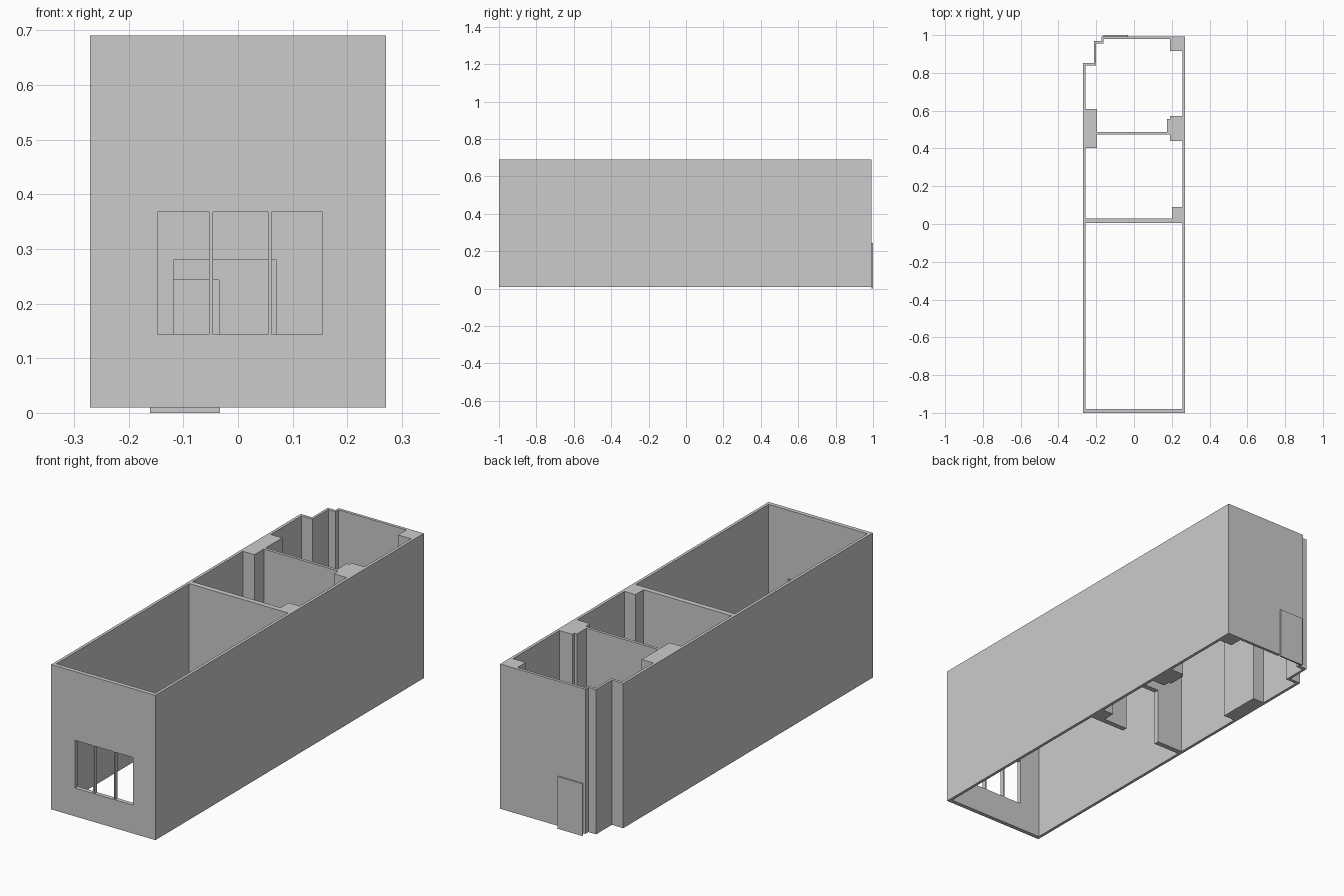
import bpy, bmesh

if "Cube" in bpy.data.objects:
    bpy.data.objects.remove(bpy.data.objects["Cube"])

Z0, Z1 = 0.01, 0.69


def prism(name, profile, z0, z1):
    """Extrude a closed xy profile from z0 to z1."""
    bm = bmesh.new()
    face = bm.faces.new([bm.verts.new((x, y, z0)) for x, y in profile])
    top = bmesh.ops.extrude_face_region(bm, geom=[face])["geom"]
    bmesh.ops.translate(bm, vec=(0, 0, z1 - z0),
                        verts=[v for v in top if isinstance(v, bmesh.types.BMVert)])
    bmesh.ops.recalc_face_normals(bm, faces=bm.faces)
    mesh = bpy.data.meshes.new(name)
    bm.to_mesh(mesh)
    bm.free()
    obj = bpy.data.objects.new(name, mesh)
    bpy.context.collection.objects.link(obj)
    return obj


def box(name, x0, x1, y0, y1, z0, z1):
    return prism(name, [(x0, y0), (x1, y0), (x1, y1), (x0, y1)], z0, z1)


def cut(target, cutter):
    """Subtract the cutter, then discard it."""
    cutter.hide_render = True
    mod = target.modifiers.new("cut", 'BOOLEAN')
    mod.operation = 'DIFFERENCE'
    mod.solver = 'EXACT'
    mod.object = cutter
    bpy.context.view_layer.objects.active = target
    bpy.ops.object.modifier_apply(modifier=mod.name)
    bpy.data.objects.remove(cutter)


# Outer shell with stepped back-left corner
walls = prism("building_walls", [
    (-0.271, -1), (0.271, -1), (0.271, 0.993), (-0.172, 0.993),
    (-0.172, 0.97), (-0.212, 0.97), (-0.212, 0.853), (-0.271, 0.853)], Z0, Z1)

# Room interiors, open at top and bottom; notches leave the piers
front_room = [(-0.257, -0.98), (0.257, -0.98), (0.257, 0.005), (-0.257, 0.005)]
middle_room = [
    (-0.257, 0.03), (0.2, 0.03), (0.2, 0.09), (0.257, 0.09), (0.257, 0.44),
    (0.19, 0.44), (0.19, 0.473), (-0.197, 0.473), (-0.197, 0.403), (-0.257, 0.403)]
back_room = [
    (-0.197, 0.487), (0.176, 0.487), (0.176, 0.557), (0.19, 0.557), (0.19, 0.572),
    (0.257, 0.572), (0.257, 0.917), (0.19, 0.917), (0.19, 0.979), (-0.162, 0.979),
    (-0.162, 0.956), (-0.2, 0.956), (-0.2, 0.839), (-0.257, 0.839),
    (-0.257, 0.61), (-0.197, 0.61)]
for room in (front_room, middle_room, back_room):
    cut(walls, prism("room_cutter", room, Z0 - 0.1, Z1 + 0.1))

# Three window lights separated by thin mullions
for x0, x1 in ((-0.147, -0.053), (-0.046, 0.055), (0.061, 0.155)):
    cut(walls, box("window_cutter", x0, x1, -1.05, -0.95, 0.143, 0.367))

# Doorways: front partition, wide opening in second partition, back entrance
cut(walls, box("doorway_cutter", -0.118, 0.07, -0.02, 0.06, -0.1, 0.28))
cut(walls, box("opening_cutter", -0.196, 0.175, 0.46, 0.5, -0.1, 0.4))
cut(walls, box("entrance_cutter", -0.118, -0.035, 0.97, 1.05, -0.1, 0.243))

# Entrance door panel on the back wall
box("entrance_door", -0.161, -0.033, 0.993, 1.0, 0.0, 0.245)
